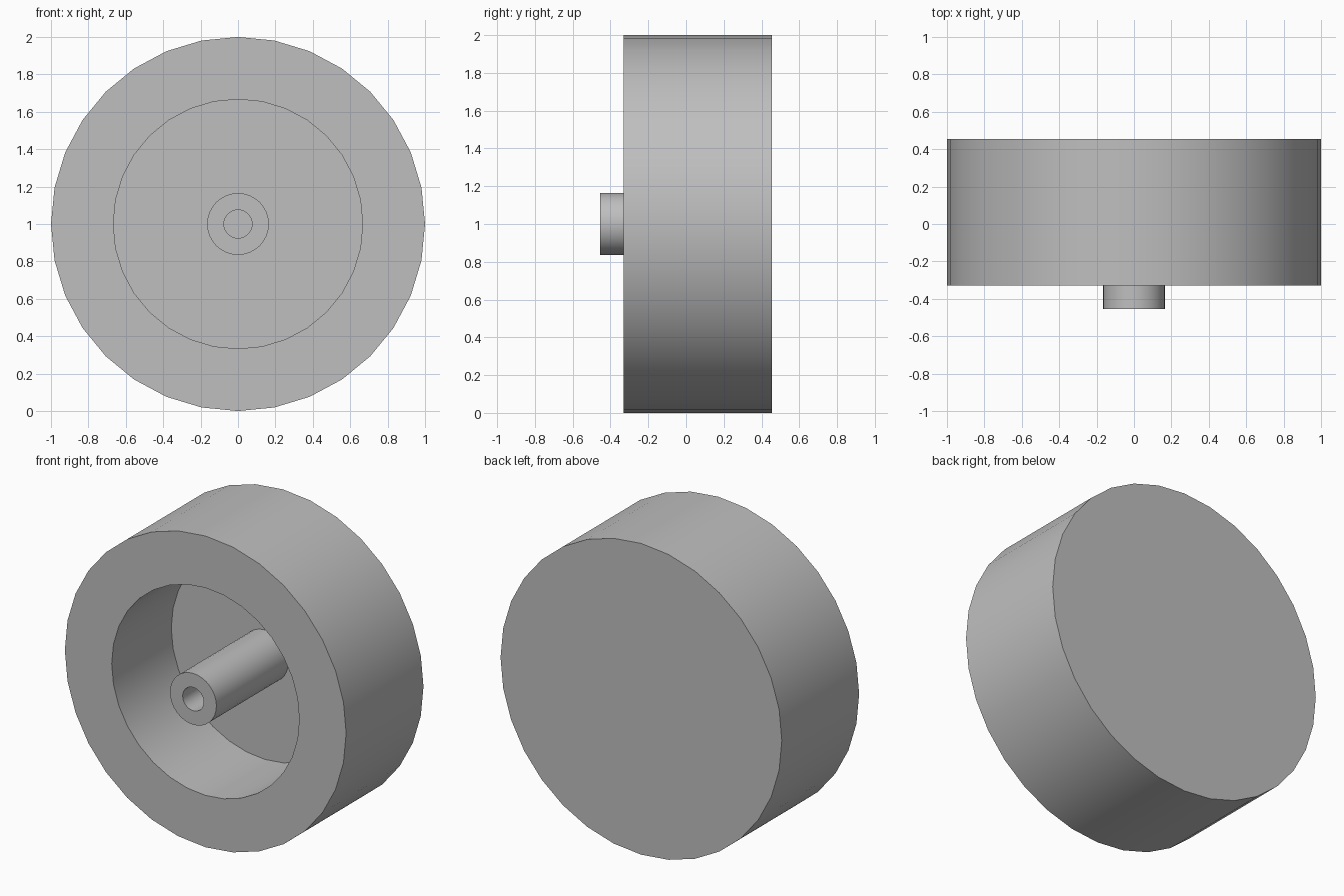
import bpy, bmesh
from math import sin, cos, pi, radians

cube = bpy.data.objects.get("Cube")
if cube:
    bpy.data.objects.remove(cube, do_unlink=True)

SIDES = 32
CENTRE_Z = 1.0

grey = bpy.data.materials.new("plain_grey")
grey.use_nodes = True
colour = (0.52, 0.52, 0.52, 1)
grey.diffuse_color = colour
grey.node_tree.nodes["Principled BSDF"].inputs["Base Color"].default_value = colour


def lathe(name, profile, cap_start=False, cap_end=False):
    """Turn (radius, y) points around the y axis, with optional flat end discs."""
    bm = bmesh.new()
    rings = []
    for radius, y in profile:
        angles = [2 * pi * i / SIDES for i in range(SIDES)]
        rings.append([bm.verts.new((radius * cos(a), y, radius * sin(a))) for a in angles])
    for near, far in zip(rings, rings[1:]):
        for i in range(SIDES):
            j = (i + 1) % SIDES
            bm.faces.new((near[i], far[i], far[j], near[j]))
    if cap_start:
        bm.faces.new(rings[0])
    if cap_end:
        bm.faces.new(list(reversed(rings[-1])))
    mesh = bpy.data.meshes.new(name)
    bm.to_mesh(mesh)
    bm.free()
    mesh.materials.append(grey)
    obj = bpy.data.objects.new(name, mesh)
    obj.location.z = CENTRE_Z
    bpy.context.collection.objects.link(obj)
    bpy.ops.object.select_all(action="DESELECT")
    obj.select_set(True)
    bpy.context.view_layer.objects.active = obj
    bpy.ops.object.shade_smooth_by_angle(angle=radians(30))
    return obj


BACK, FLOOR, RIM, TIP = 0.455, 0.275, -0.33, -0.455

# Thick-walled cup: closed back, rim and round pocket
lathe("wheel_body", [(1, BACK), (1, RIM), (0.667, RIM), (0.667, FLOOR)],
      cap_start=True, cap_end=True)

# Hollow shaft standing on the pocket floor and reaching past the rim
lathe("hub_shaft", [(0.165, FLOOR), (0.165, TIP), (0.075, TIP), (0.075, FLOOR)])
